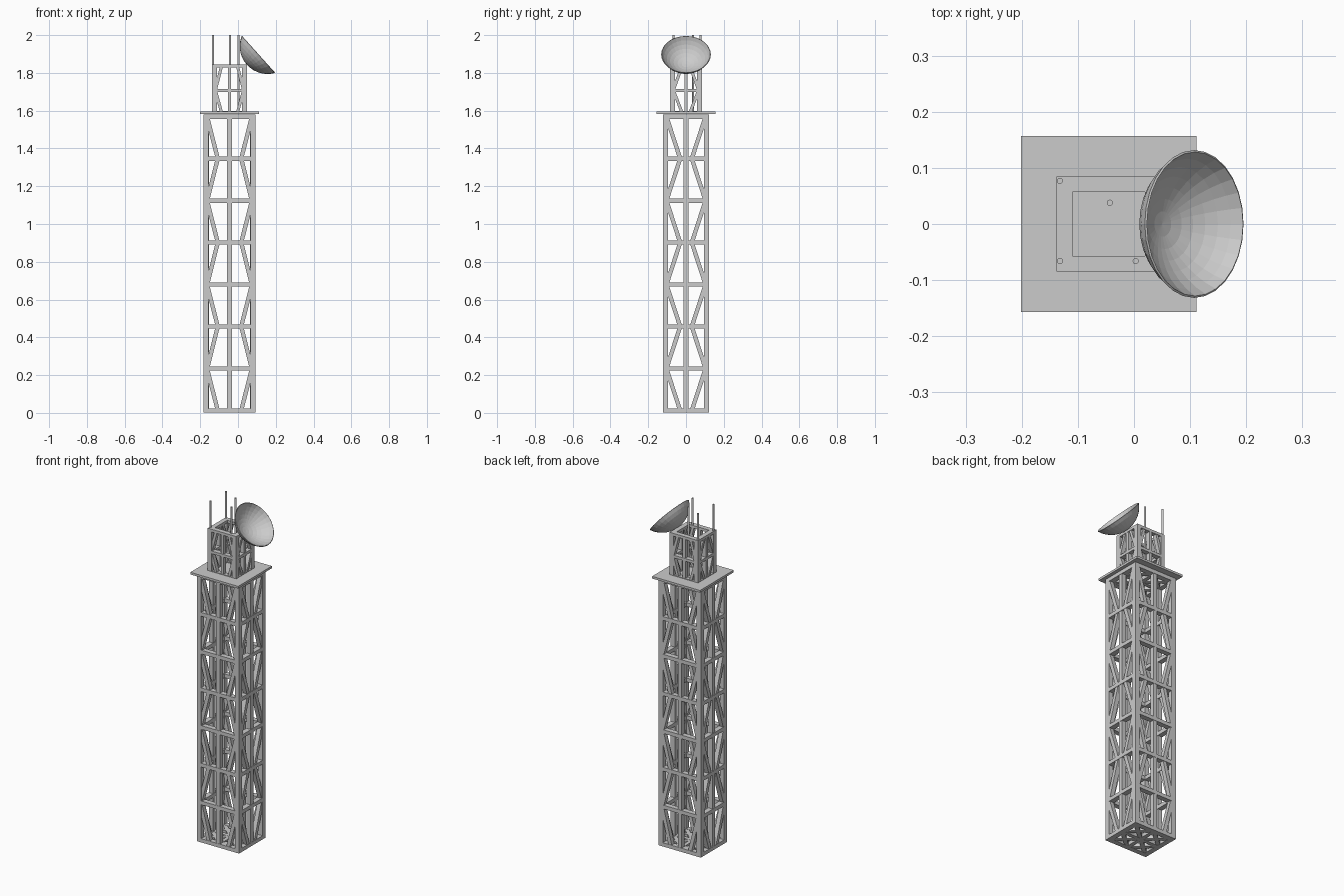
import bpy, bmesh, math
from mathutils import Vector, Matrix

if "Cube" in bpy.data.objects:
    bpy.data.objects.remove(bpy.data.objects["Cube"])

CX = -0.045  # tower axis


def finish(bm, name):
    bmesh.ops.recalc_face_normals(bm, faces=bm.faces)
    me = bpy.data.meshes.new(name)
    bm.to_mesh(me)
    bm.free()
    ob = bpy.data.objects.new(name, me)
    bpy.context.collection.objects.link(ob)
    return ob


def strut(bm, a, b, width, depth, normal):
    """Rectangular bar from a to b, depth measured along normal."""
    a, b, n = Vector(a), Vector(b), Vector(normal)
    d = b - a
    t = d.normalized()
    s = n.cross(t).normalized()
    rot = Matrix((s * width, n * depth, d)).transposed().to_4x4()
    bmesh.ops.create_cube(bm, size=1, matrix=Matrix.Translation((a + b) / 2) @ rot)


def lattice(name, hx, hy, levels, post, bar, depth, floors):
    bm = bmesh.new()
    z0, z1 = levels[0], levels[-1]
    lo, hi = z0 - bar / 2, z1 + bar / 2
    # corner posts
    for sx in (-1, 1):
        for sy in (-1, 1):
            x, y = CX + sx * (hx - post / 2), sy * (hy - post / 2)
            strut(bm, (x, y, lo), (x, y, hi), post, post, (0, 1, 0))
    # four walls: middle post, level bars, zigzag braces
    for s in (-1, 1):
        for axis in (0, 1):
            half, out = (hx, hy) if axis == 0 else (hy, hx)
            off = s * (out - depth / 2)
            n = (0, 1, 0) if axis == 0 else (1, 0, 0)

            def p(u, z):
                return (CX + u, off, z) if axis == 0 else (CX + off, u, z)
            strut(bm, p(0, lo), p(0, hi), bar * 1.1, depth * 0.9, n)
            for z in levels:
                strut(bm, p(-half + 0.004, z), p(half - 0.004, z), bar, depth, n)
            inner = half * (0.45 if axis == 0 else 0.25)
            outer = half - post * 0.7
            for i in range(len(levels) - 1):
                ua, ub = (inner, outer) if i % 2 == 0 else (outer, inner)
                for m in (-1, 1):
                    strut(bm, p(m * ua, levels[i]), p(m * ub, levels[i + 1]),
                          bar, depth * 0.85, n)
    # horizontal grids with diagonals
    for z in floors:
        ax, ay = hx - post / 2, hy - post / 2
        up = (0, 0, 1)
        strut(bm, (CX - ax, 0, z), (CX + ax, 0, z), bar, bar, up)
        strut(bm, (CX, -ay, z), (CX, ay, z), bar, bar, up)
        for m in (-1, 1):
            for k in (-1, 1):
                strut(bm, (CX + m * ax, 0, z), (CX, k * ay, z), bar, bar * 0.9, up)
                strut(bm, (CX, 0, z), (CX + m * ax, k * ay, z), bar, bar * 0.9, up)
    return finish(bm, name)


# main mast: seven bays
main = [0.012 + i * 0.2223 for i in range(8)]
lattice("lower_lattice_tower", 0.138, 0.123, main, 0.028, 0.022, 0.030,
        [main[0], main[-1]])
# upper mast: two bays
lattice("upper_lattice_tower", 0.093, 0.085, [1.59, 1.708, 1.836],
        0.026, 0.016, 0.028, [])

# platform
bm = bmesh.new()
bmesh.ops.create_cube(bm, size=1, matrix=Matrix.Translation((CX, 0, 1.588))
                      @ Matrix.Diagonal((0.312, 0.314, 0.013, 1)))
finish(bm, "platform")

# rod antennas
for i, (x, y, base) in enumerate([(-0.132, -0.066, 1.59), (-0.132, 0.077, 1.59),
                                  (-0.043, 0.038, 1.59), (0.003, -0.066, 1.59)]):
    bm = bmesh.new()
    bmesh.ops.create_cone(bm, cap_ends=True, segments=12, radius1=0.0055,
                          radius2=0.0055, depth=2.0 - base,
                          matrix=Matrix.Translation((x, y, (2.0 + base) / 2)))
    finish(bm, f"rod_antenna_{i + 1}")

# dish: shallow spherical bowl tilted up and to the right
r, d = 0.130, 0.080
R = (r * r + d * d) / (2 * d)
amax = math.asin(r / R)
bm = bmesh.new()
prof = [bm.verts.new((R * math.sin(amax * i / 7), 0, R - d - R * math.cos(amax * i / 7)))
        for i in range(8)]
edges = [bm.edges.new(pair) for pair in zip(prof, prof[1:])]
bmesh.ops.spin(bm, geom=prof + edges, cent=(0, 0, 0), axis=(0, 0, 1),
               angle=math.tau, steps=28)
bmesh.ops.remove_doubles(bm, verts=bm.verts, dist=1e-5)
dish = finish(bm, "dish")
dish.location = (0.108, 0, 1.898)
dish.rotation_euler = (0, math.atan2(0.195, 0.175), 0)
sol = dish.modifiers.new("thickness", 'SOLIDIFY')
sol.thickness = 0.004
sol.offset = 0
